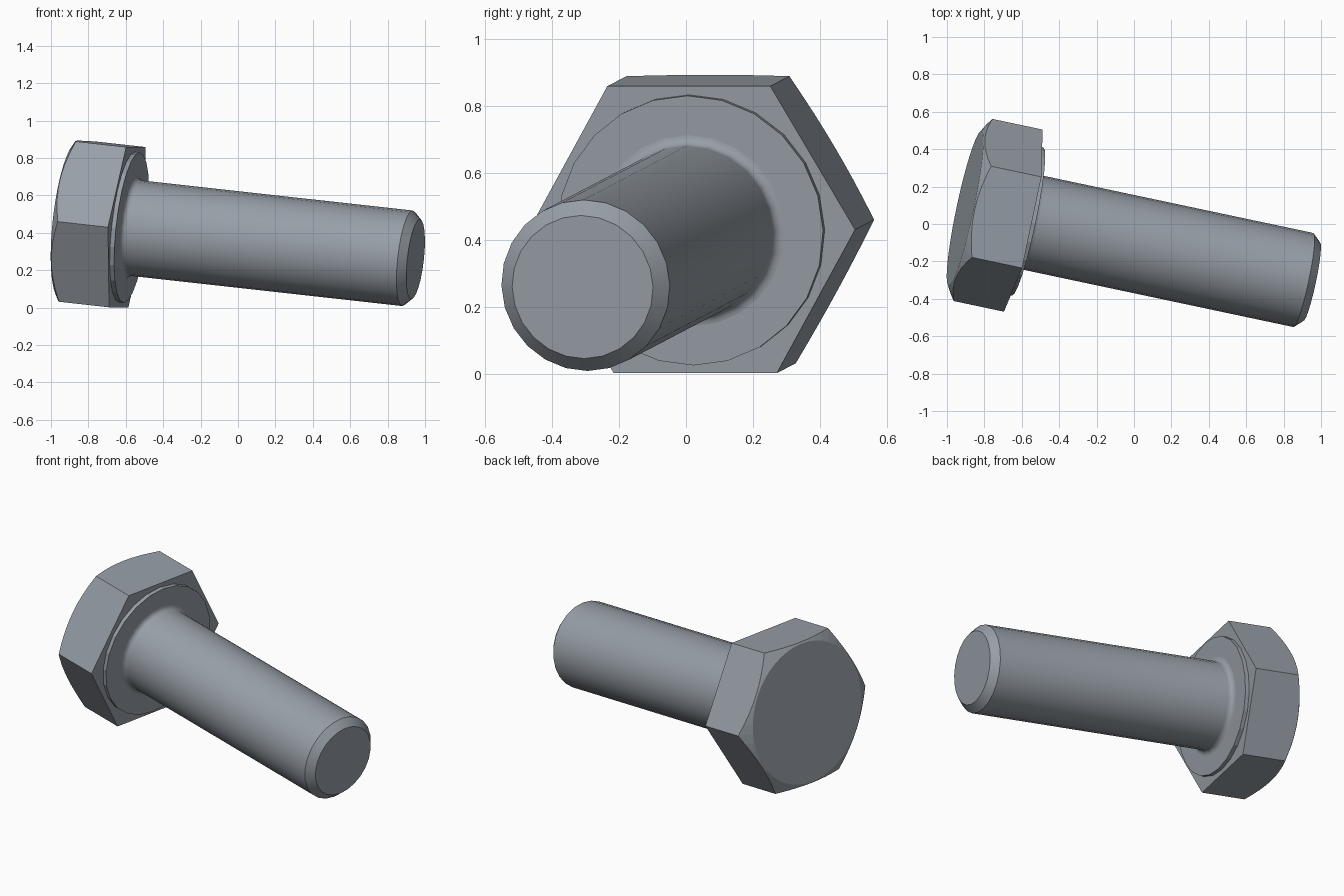
import bpy, bmesh, math
from mathutils import Vector, Matrix

if "Cube" in bpy.data.objects:
    bpy.data.objects.remove(bpy.data.objects["Cube"])

# One steel colour
steel = bpy.data.materials.new("grey steel")
steel.use_nodes = True
colour = (0.31, 0.345, 0.385, 1)
steel.diffuse_color = colour
steel.node_tree.nodes["Principled BSDF"].inputs["Base Color"].default_value = colour

# Bolt frame: local z runs along the shank, local x is a level hexagon corner
axis = Vector((1, -0.212, -0.111)).normalized()
corner = Vector((0.212, 1, 0)).normalized()
frame = Matrix((corner, axis.cross(corner), axis)).transposed().to_4x4()
frame.translation = (-0.592, 0.018, 0.43)


def build(name, rings, segments):
    """Skin closed rings; each ring is a function angle -> (radius, height)."""
    bm = bmesh.new()
    loops = []
    for ring in rings:
        loop = []
        for i in range(segments):
            a = math.tau * i / segments
            r, z = ring(a)
            loop.append(bm.verts.new((r * math.cos(a), r * math.sin(a), z)))
        loops.append(loop)
    for low, high in zip(loops, loops[1:]):
        for i in range(segments):
            j = (i + 1) % segments
            bm.faces.new((low[i], low[j], high[j], high[i]))
    bm.faces.new(loops[0][::-1])
    bm.faces.new(loops[-1])
    bmesh.ops.recalc_face_normals(bm, faces=bm.faces)
    mesh = bpy.data.meshes.new(name)
    bm.to_mesh(mesh)
    bm.free()
    mesh.materials.append(steel)
    obj = bpy.data.objects.new(name, mesh)
    obj.matrix_world = frame
    bpy.context.collection.objects.link(obj)
    return obj


def circle(r, z):
    return lambda a: (r, z)


# Hexagonal head, its outer corners trimmed by a thirty degree cone
APOTHEM, THICK, FACE_R = 0.431, 0.32, 0.422


def hex_radius(a):
    return APOTHEM / math.cos((a % (math.pi / 3)) - math.pi / 6)


def head_rim(a):
    r = hex_radius(a)
    return r, -THICK + (r - FACE_R) * math.tan(math.pi / 6)


build("hex_head", [circle(FACE_R, -THICK), head_rim,
                   lambda a: (hex_radius(a), 0)], 48)

# Washer face under the head
WASHER = 0.024
build("washer_face", [circle(0.405, -0.01), circle(0.405, WASHER)], 24)

# Shank with a small fillet at the head and a chamfered tip
SHANK_R, FILLET, TIP = 0.257, 0.03, 1.585
profile = [circle(SHANK_R + FILLET * (1 - math.sin(t)),
                  WASHER + FILLET * (1 - math.cos(t)))
           for t in [math.pi / 2 * k / 5 for k in range(6)]]
profile += [circle(SHANK_R, TIP - 0.044), circle(0.215, TIP)]
shank = build("shank", profile, 24)

bpy.context.view_layer.objects.active = shank
shank.select_set(True)
bpy.ops.object.shade_smooth_by_angle(angle=math.radians(30))
